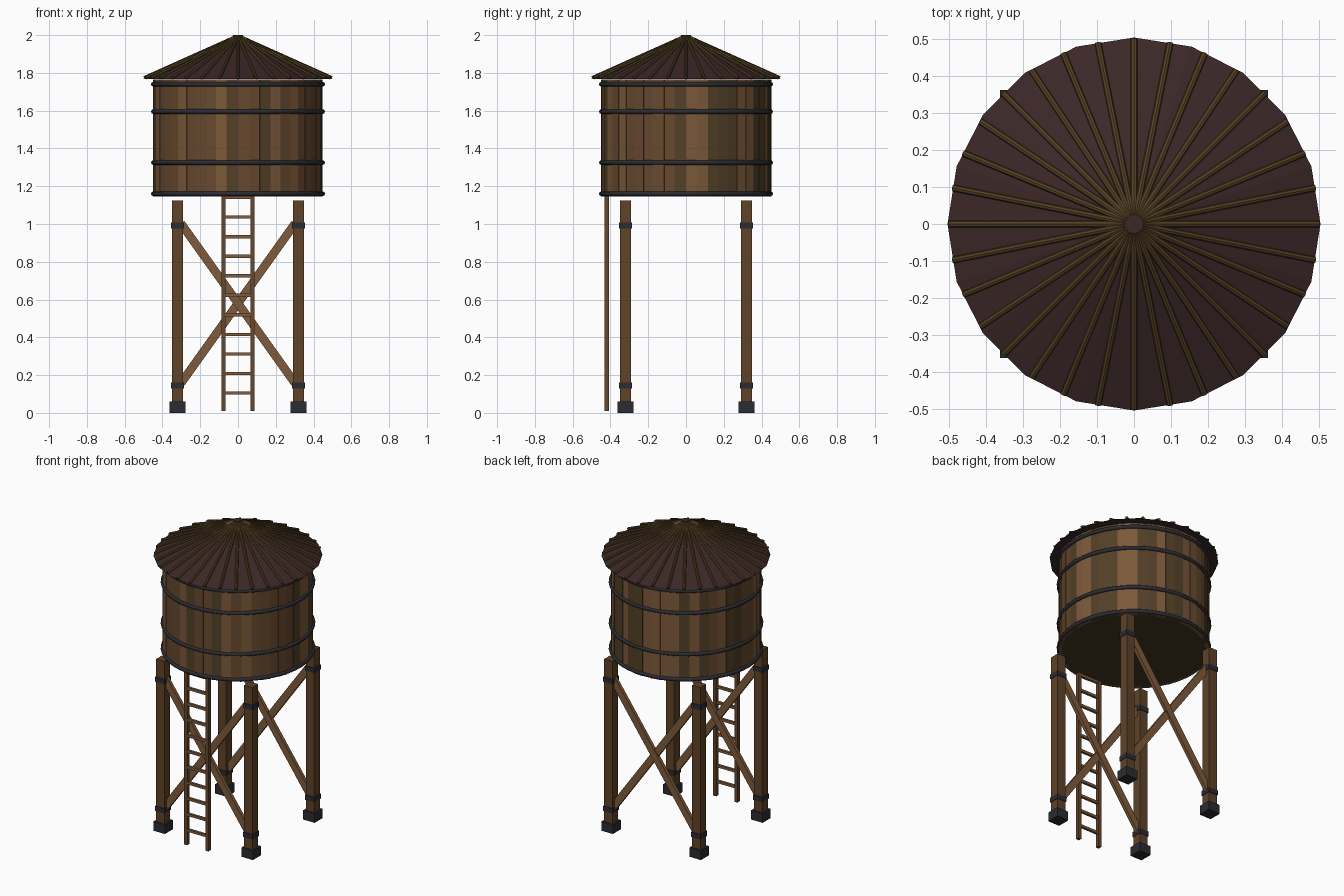
import bpy, bmesh, math, random
from mathutils import Vector, Matrix

random.seed(7)
cube = bpy.data.objects.get("Cube")
if cube:
    bpy.data.objects.remove(cube, do_unlink=True)


def material(name, *rgb):
    m = bpy.data.materials.new(name)
    m.use_nodes = True
    color = (*rgb, 1)
    m.diffuse_color = color
    m.node_tree.nodes["Principled BSDF"].inputs["Base Color"].default_value = color
    return m


post_wood = material("post brown", 0.115, 0.055, 0.021)
brace_wood = material("brace brown", 0.21, 0.105, 0.045)
ladder_wood = material("ladder brown", 0.13, 0.063, 0.026)
stave_woods = [material("stave light brown", 0.2, 0.1, 0.042),
               material("stave mid brown", 0.135, 0.066, 0.028),
               material("stave dark brown", 0.085, 0.05, 0.02)]
floor_wood = material("floor brown", 0.06, 0.038, 0.014)
roof_red = material("roof dark red", 0.045, 0.02, 0.02)
rib_wood = material("rib olive brown", 0.09, 0.052, 0.017)
iron = material("dark iron", 0.024, 0.025, 0.032)


def finish(name, bm, mats, smooth=False):
    bmesh.ops.recalc_face_normals(bm, faces=bm.faces)
    mesh = bpy.data.meshes.new(name)
    bm.to_mesh(mesh)
    bm.free()
    for m in mats:
        mesh.materials.append(m)
    if smooth:
        mesh.shade_smooth()
    ob = bpy.data.objects.new(name, mesh)
    bpy.context.collection.objects.link(ob)
    return ob


def add_box(bm, center, size, turn=Matrix()):
    mat = Matrix.Translation(center) @ turn @ Matrix.Diagonal((*size, 1))
    return bmesh.ops.create_cube(bm, size=1, matrix=mat)["verts"]


def box(name, center, size, mat, turn=Matrix()):
    bm = bmesh.new()
    add_box(bm, center, size, turn)
    return finish(name, bm, [mat])


def cone(name, r1, r2, z1, z2, sides, mat):
    bm = bmesh.new()
    bmesh.ops.create_cone(bm, cap_ends=True, segments=sides, radius1=r1, radius2=r2,
                          depth=z2 - z1, matrix=Matrix.Translation((0, 0, (z1 + z2) / 2)))
    return finish(name, bm, [mat])


# Legs with feet and iron bands
LEG = 0.32
for sx, side in ((1, "left"), (-1, "right")):
    for sy, end in ((-1, "front"), (1, "back")):
        x, y, tag = sx * LEG, sy * LEG, f"{end}_{side}"
        box(f"leg_{tag}", (x, y, 0.5825), (0.06, 0.06, 1.085), post_wood)
        box(f"foot_{tag}", (x, y, 0.03), (0.084, 0.084, 0.06), iron)
        for z, level in ((0.145, "lower"), (0.993, "upper")):
            box(f"{level}_band_{tag}", (x, y, z), (0.068, 0.068, 0.032), iron)

# Crossed braces on the front and back
for sy, end in ((-1, "front"), (1, "back")):
    for s, way in ((1, "rising"), (-1, "falling")):
        angle = math.atan2(0.42, 0.3)
        box(f"{end}_brace_{way}", (0, sy * LEG + s * 0.004, 0.58), (1.04, 0.022, 0.045),
            brace_wood, Matrix.Rotation(-s * angle, 4, "Y"))

# Ladder
for s, side in ((1, "left"), (-1, "right")):
    box(f"ladder_rail_{side}", (s * 0.077, -0.42, 0.58), (0.022, 0.024, 1.14), ladder_wood)
bm = bmesh.new()
for i in range(11):
    add_box(bm, (0, -0.42, 0.105 + 0.1035 * i), (0.14, 0.016, 0.017))
finish("ladder_rungs", bm, [brace_wood])

# Tank: floor disc and a ring of staves of uneven depth
cone("tank_floor", 0.435, 0.435, 1.148, 1.17, 48, floor_wood)
bm = bmesh.new()
COUNT = 48
for i in range(COUNT):
    a = math.tau * (i + 0.5) / COUNT
    r = 0.438 + random.uniform(-0.003, 0.003)
    verts = add_box(bm, (r * math.cos(a), r * math.sin(a), 1.456), (0.02, 0.061, 0.62),
                    Matrix.Rotation(a, 4, "Z"))
    shade = random.choice((0, 0, 1, 1, 2))
    for f in {f for v in verts for f in v.link_faces}:
        f.material_index = shade
finish("tank_staves", bm, stave_woods)

# Iron hoops
for i, z in enumerate((1.16, 1.325, 1.595, 1.74)):
    bpy.ops.mesh.primitive_torus_add(location=(0, 0, z), major_radius=0.448, minor_radius=0.0125,
                                     major_segments=48, minor_segments=8)
    hoop = bpy.context.object
    hoop.name = f"hoop_{i + 1}"
    hoop.data.materials.append(iron)
    hoop.data.shade_smooth()

# Roof with radiating ribs and a small cap
cone("roof", 0.503, 0.015, 1.768, 1.99, 20, roof_red)
cone("roof_cap", 0.026, 0.026, 1.98, 2.0, 16, roof_red)
bm = bmesh.new()
for i in range(32):
    a = math.tau * i / 32
    out = Vector((math.cos(a), math.sin(a), 0))
    top, low = out * 0.015 + Vector((0, 0, 1.99)), out * 0.497 + Vector((0, 0, 1.774))
    mat = Matrix.Translation((top + low) / 2) @ (top - low).to_track_quat("Z", "Y").to_matrix().to_4x4()
    bmesh.ops.create_cone(bm, cap_ends=True, segments=8, radius1=0.009, radius2=0.009,
                          depth=(top - low).length, matrix=mat)
finish("roof_ribs", bm, [rib_wood])
